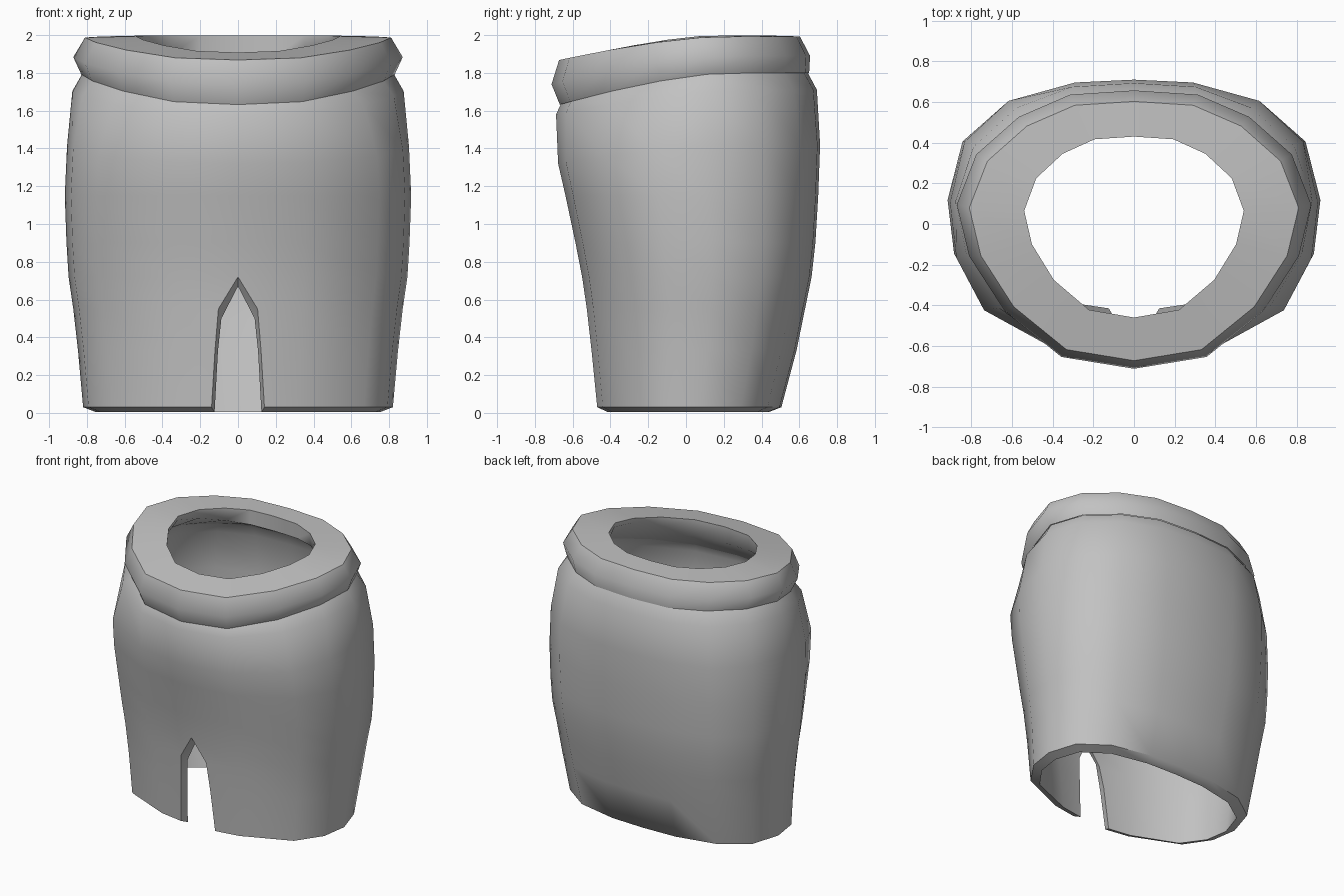
import bpy, bmesh

if "Cube" in bpy.data.objects:
    bpy.data.objects.remove(bpy.data.objects["Cube"])

fabric = bpy.data.materials.new("grey fabric")
fabric.diffuse_color = (0.54, 0.54, 0.54, 1)
fabric.use_nodes = True
fabric.node_tree.nodes["Principled BSDF"].inputs["Base Color"].default_value = fabric.diffuse_color

# Half outlines from front centre to back centre, normalised to +-1
SKIRT = [(0, -1), (.39, -.94), (.815, -.635), (.965, -.265), (1, .13),
         (.92, .56), (.68, .85), (.32, .98), (0, 1)]
BAND = [(0, -1), (.41, -.915), (.73, -.585), (.93, -.19), (1, .18),
        (.89, .54), (.65, .81), (.36, .97), (0, 1)]
MID = [((a + 2 * c) / 3, (b + 2 * d) / 3)
       for (a, b), (c, d) in zip(SKIRT, BAND)]


def ring(shape, w, yf, yb, z, tilt=0.0, slit=0.0, dip=0.0):
    """Open ring of 17 points; it starts and ends at the front centre."""
    cy, h = (yf + yb) / 2, (yb - yf) / 2
    half = []
    for x, y in shape:
        drop = tilt * (max(0, .35 - y) / 1.35) ** 1.5
        half.append((x * w, cy + y * h, z - drop - dip * abs(y)))
    half[0] = (slit,) + half[0][1:]
    return half + [(-x, y, z) for x, y, z in half[-2::-1]]


def finish(name, bm, angle):
    bmesh.ops.remove_doubles(bm, verts=bm.verts, dist=0.0005)
    bmesh.ops.recalc_face_normals(bm, faces=bm.faces)
    me = bpy.data.meshes.new(name)
    bm.to_mesh(me)
    bm.free()
    ob = bpy.data.objects.new(name, me)
    bpy.context.collection.objects.link(ob)
    me.materials.append(fabric)
    bpy.ops.object.select_all(action='DESELECT')
    ob.select_set(True)
    bpy.context.view_layer.objects.active = ob
    bpy.ops.object.shade_smooth_by_angle(angle=angle)


def loft(bm, rings):
    """Skin a row of rings; returns the vertex rows."""
    rows = [[bm.verts.new(p) for p in r] for r in rings]
    for a, b in zip(rows, rows[1:]):
        for i in range(len(a) - 1):
            bm.faces.new((a[i], a[i + 1], b[i + 1], b[i]))
    return rows


# Skirt: half width, front y, back y, z, front tilt, slit half width
levels = [(.82, -.47, .505, .03, 0, .14),
          (.847, -.50, .585, .33, 0, .122),
          (.872, -.525, .63, .55, 0, .104),
          (.897, -.55, .665, .72, 0, 0),
          (.908, -.585, .685, .90, 0, 0),
          (.917, -.638, .70, 1.15, 0, 0),
          (.905, -.677, .71, 1.42, .10, 0),
          (.877, -.688, .693, 1.71, .13, 0),
          (.826, -.66, .645, 1.80, .16, 0)]
shapes = [SKIRT] * 7 + [MID, BAND]
T = 0.065
n = len(levels)
outer, inner = [], []
for i, (w, f, b, z, t, s) in enumerate(levels):
    zi = .005 if i == 0 else z - (.05 if i in (2, 3) else 0)
    outer.append(ring(shapes[i], w, f, b, z, t, s))
    inner.append(ring(shapes[i], w - T, f + T - .01, b - T, zi, t,
                      max(0, s - .016)))
bm = bmesh.new()
# Outer shell, hem and lining; the top is closed by the waistband
rows = loft(bm, outer[::-1] + inner)
# Walls of the front slit
for k in range(3):
    for e in (0, -1):
        o1, o2 = rows[n - 1 - k][e], rows[n - 2 - k][e]
        i1, i2 = rows[n + k][e], rows[n + k + 1][e]
        bm.faces.new((o1, o2, i2, i1))
finish("skirt", bm, 0.95)

# Waistband: rounded outside, flat top, inner lip meeting the lining
bm = bmesh.new()
loft(bm, [ring(BAND, .83, -.668, .652, 1.80, .168),
          ring(BAND, .872, -.712, .657, 1.89, .15),
          ring(BAND, .81, -.672, .603, 1.993, .125),
          ring(BAND, .54, -.46, .43, 1.998, .09),
          ring(BAND, .545, -.465, .435, 1.985, .10, dip=.10),
          ring(BAND, .826 - T, -.605, .58, 1.80, .16)])
finish("waistband", bm, 0.95)
